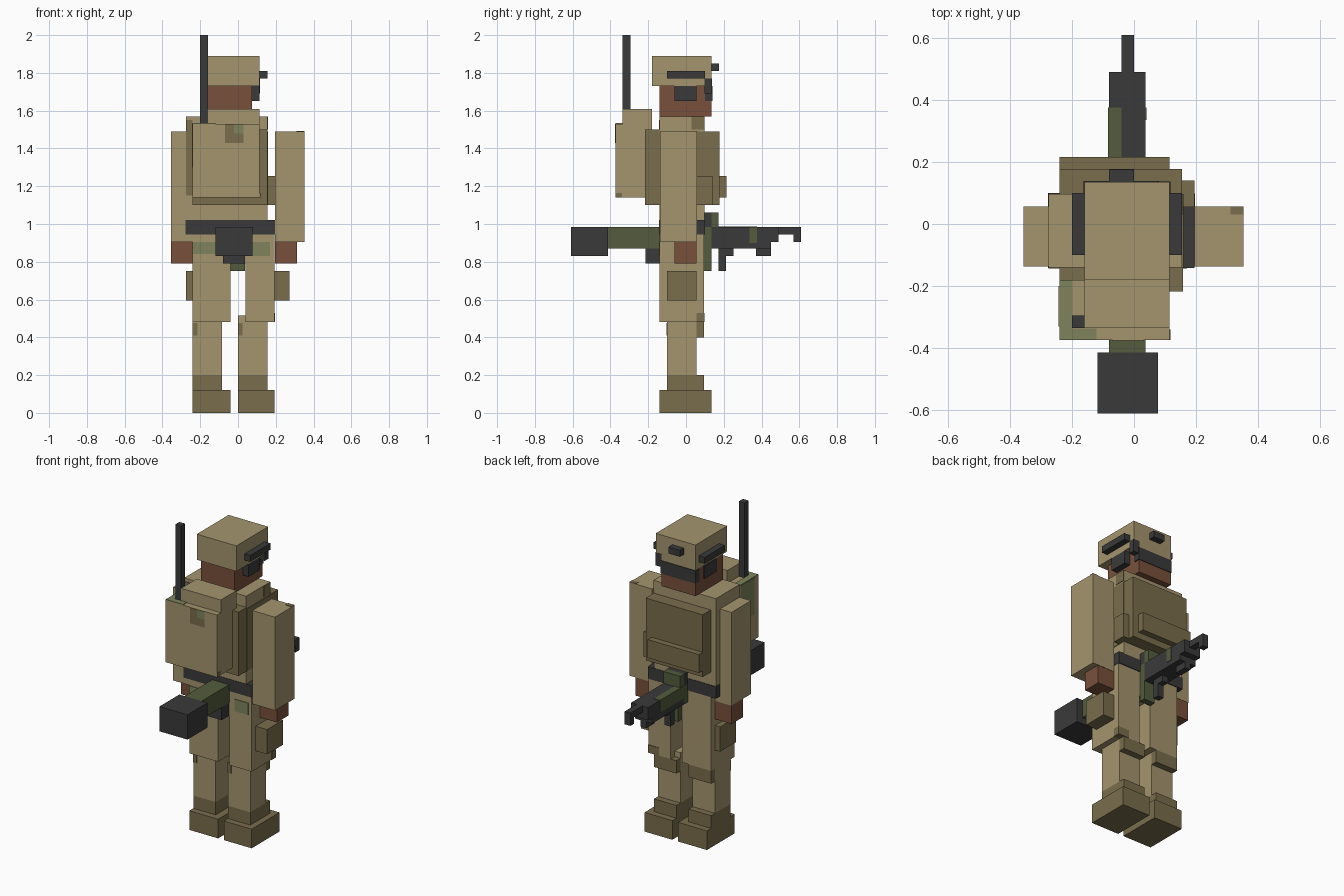
import bpy, bmesh

cube = bpy.data.objects.get("Cube")
if cube:
    bpy.data.objects.remove(cube)


def material(name, rgb):
    lin = [((c / 255 + 0.055) / 1.055) ** 2.4 for c in rgb] + [1]
    m = bpy.data.materials.new(name)
    m.use_nodes = True
    m.diffuse_color = lin
    m.node_tree.nodes["Principled BSDF"].inputs["Base Color"].default_value = lin
    return m


TAN = material("tan cloth", (164, 149, 110))
BROWN = material("brown gear", (122, 109, 77))
SKIN = material("skin", (120, 80, 59))
DARK = material("dark metal", (58, 58, 58))
GREEN = material("olive green", (83, 92, 61))
PALE = material("pale green", (126, 132, 92))


def box(name, mat, x, y, z):
    """Axis-aligned block from three (low, high) ranges."""
    bm = bmesh.new()
    bmesh.ops.create_cube(bm, size=1)
    for v in bm.verts:
        v.co = [r[0] if c < 0 else r[1] for c, r in zip(v.co, (x, y, z))]
    me = bpy.data.meshes.new(name)
    bm.to_mesh(me)
    bm.free()
    me.materials.append(mat)
    ob = bpy.data.objects.new(name, me)
    bpy.context.collection.objects.link(ob)
    return ob


# Head
HX = (-0.16, 0.115)
box("face", SKIN, (-0.16, 0.075), (-0.14, 0.135), (1.57, 1.73))
box("helmet", TAN, HX, (-0.18, 0.135), (1.73, 1.89))
box("helmet_mount", DARK, (-0.08, 0.0), (0.135, 0.175), (1.81, 1.85))
box("visor", DARK, (-0.162, 0.08), (0.1, 0.139), (1.65, 1.73))
box("visor_hinge", DARK, (0.075, 0.117), (0.098, 0.137), (1.69, 1.77))
box("right_earpiece", DARK, (0.075, 0.115), (-0.06, 0.055), (1.65, 1.73))
box("left_earpiece", DARK, (-0.168, -0.16), (-0.06, 0.055), (1.65, 1.73))
for side, x in (("left", (-0.2, -0.16)), ("right", (0.115, 0.155))):
    box(side + "_helmet_rail", DARK, x, (-0.1, 0.1), (1.77, 1.81))

# Torso, vest and belt
box("torso", TAN, (-0.275, 0.155), (-0.14, 0.097), (1.02, 1.57))
box("vest_chest", BROWN, (-0.24, 0.155), (0.097, 0.177), (1.1, 1.49))
box("vest_back", BROWN, (-0.24, 0.157), (-0.218, -0.14), (1.1, 1.5))
box("vest_side", BROWN, (0.155, 0.159), (-0.14, 0.097), (1.1, 1.49))
box("chest_pouch", BROWN, (-0.24, 0.115), (0.177, 0.215), (1.14, 1.255))
box("side_pouch", BROWN, (0.155, 0.195), (0.055, 0.14), (1.1, 1.255))
box("belt", DARK, (-0.277, 0.195), (-0.142, 0.1), (0.945, 1.02))
box("pelvis", TAN, (-0.24, 0.19), (-0.138, 0.095), (0.79, 0.945))

# Backpack and antenna
box("backpack", TAN, (-0.24, 0.115), (-0.373, -0.18), (1.14, 1.53))
box("backpack_lid", TAN, HX, (-0.335, -0.18), (1.53, 1.61))
box("antenna", DARK, (-0.2, -0.16), (-0.335, -0.295), (1.5, 2.0))

# Arms and hands
for side, ax, hx in (("left", (-0.355, -0.2), (-0.355, -0.24)),
                     ("right", (0.195, 0.352), (0.195, 0.312))):
    box(side + "_arm", TAN, ax, (-0.137, 0.057), (0.905, 1.49))
    box(side + "_hand", SKIN, hx, (-0.06, 0.055), (0.79, 0.905))

# Legs: thigh, shin, knee pad, boot and pouch ranges across x
LEGS = (("left", (-0.24, -0.04), (-0.24, -0.085), (-0.24, -0.04), (-0.275, -0.24), 0.48),
        ("right", (0.04, 0.193), (0.0, 0.155), (0.0, 0.193), (0.193, 0.272), 0.515))
for side, thigh, shin, boot, pouch, knee in LEGS:
    box(side + "_thigh", TAN, thigh, (-0.14, 0.095), (0.48, 0.945))
    box(side + "_shin", TAN, shin, (-0.1, 0.055), (0.2, knee))
    box(side + "_knee_pad", BROWN, shin, (0.055, 0.095), (0.4, 0.48))
    box(side + "_ankle", BROWN, shin, (-0.1, 0.095), (0.12, 0.2))
    box(side + "_boot", BROWN, boot, (-0.14, 0.135), (0.0, 0.12))
    box(side + "_thigh_pouch", BROWN, pouch, (-0.1, 0.055), (0.595, 0.75))

# Rifle
GX = (-0.08, 0.037)
box("rifle_butt", DARK, (-0.118, 0.077), (-0.61, -0.413), (0.83, 0.985))
box("rifle_body", GREEN, GX, (-0.413, 0.135), (0.87, 0.985))
box("rifle_receiver", DARK, GX, (0.135, 0.45), (0.87, 0.985))
box("rifle_rear_grip", DARK, GX, (-0.215, -0.14), (0.79, 0.87))
box("rifle_grip", GREEN, (-0.04, 0.037), (0.095, 0.135), (0.75, 0.87))
box("rifle_magazine", DARK, (-0.04, 0.0), (0.172, 0.213), (0.75, 0.87))
box("rifle_guard", DARK, (-0.04, 0.0), (0.213, 0.252), (0.83, 0.87))
box("rifle_foregrip", DARK, (-0.04, 0.0), (0.37, 0.45), (0.83, 0.87))
box("rifle_nose", DARK, GX, (0.45, 0.49), (0.905, 0.945))
box("rifle_barrel", DARK, (-0.04, 0.0), (0.45, 0.57), (0.945, 0.985))
box("rifle_muzzle", DARK, (-0.04, 0.0), (0.57, 0.608), (0.905, 0.985))
for x in ((-0.08, -0.04), (0.0, 0.037)):
    box("rifle_nose_rail", DARK, x, (0.45, 0.49), (0.945, 0.985))
box("scope_rear", DARK, GX, (0.095, 0.135), (0.985, 1.06))
box("scope_front", GREEN, GX, (0.135, 0.172), (0.985, 1.06))

# Camouflage patches as thin plates
PATCHES = (
    (BROWN, (-0.07, 0.03), (-0.376, -0.372), (1.43, 1.53)),
    (PALE, (-0.02, 0.03), (-0.377, -0.372), (1.48, 1.53)),
    (BROWN, (0.112, 0.118), (-0.373, -0.34), (1.14, 1.165)),
    (PALE, (-0.24, -0.2), (-0.373, -0.18), (1.529, 1.534)),
    (PALE, (-0.2, -0.12), (-0.373, -0.337), (1.529, 1.534)),
    (PALE, (-0.243, -0.239), (-0.33, -0.2), (1.3, 1.53)),
    (BROWN, (-0.275, -0.24), (-0.143, -0.139), (1.15, 1.55)),
    (BROWN, (0.153, 0.158), (0.03, 0.097), (1.5, 1.57)),
    (BROWN, (0.31, 0.352), (0.03, 0.057), (1.487, 1.493)),
    (PALE, (0.075, 0.17), (-0.144, -0.137), (0.83, 0.905)),
    (PALE, (-0.24, -0.12), (-0.144, -0.137), (0.84, 0.905)),
    (BROWN, (0.12, 0.196), (0.055, 0.098), (0.48, 0.53)),
    (BROWN, (-0.24, -0.215), (-0.104, -0.099), (0.41, 0.475)),
    (BROWN, (0.0, 0.025), (-0.104, -0.099), (0.41, 0.475)),
    (GREEN, (0.034, 0.04), (0.335, 0.375), (0.9, 0.985)),
    (GREEN, (-0.083, -0.04), (0.135, 0.375), (0.91, 0.988)),
)
for i, patch in enumerate(PATCHES):
    box("camo_patch_%d" % (i + 1), *patch)
